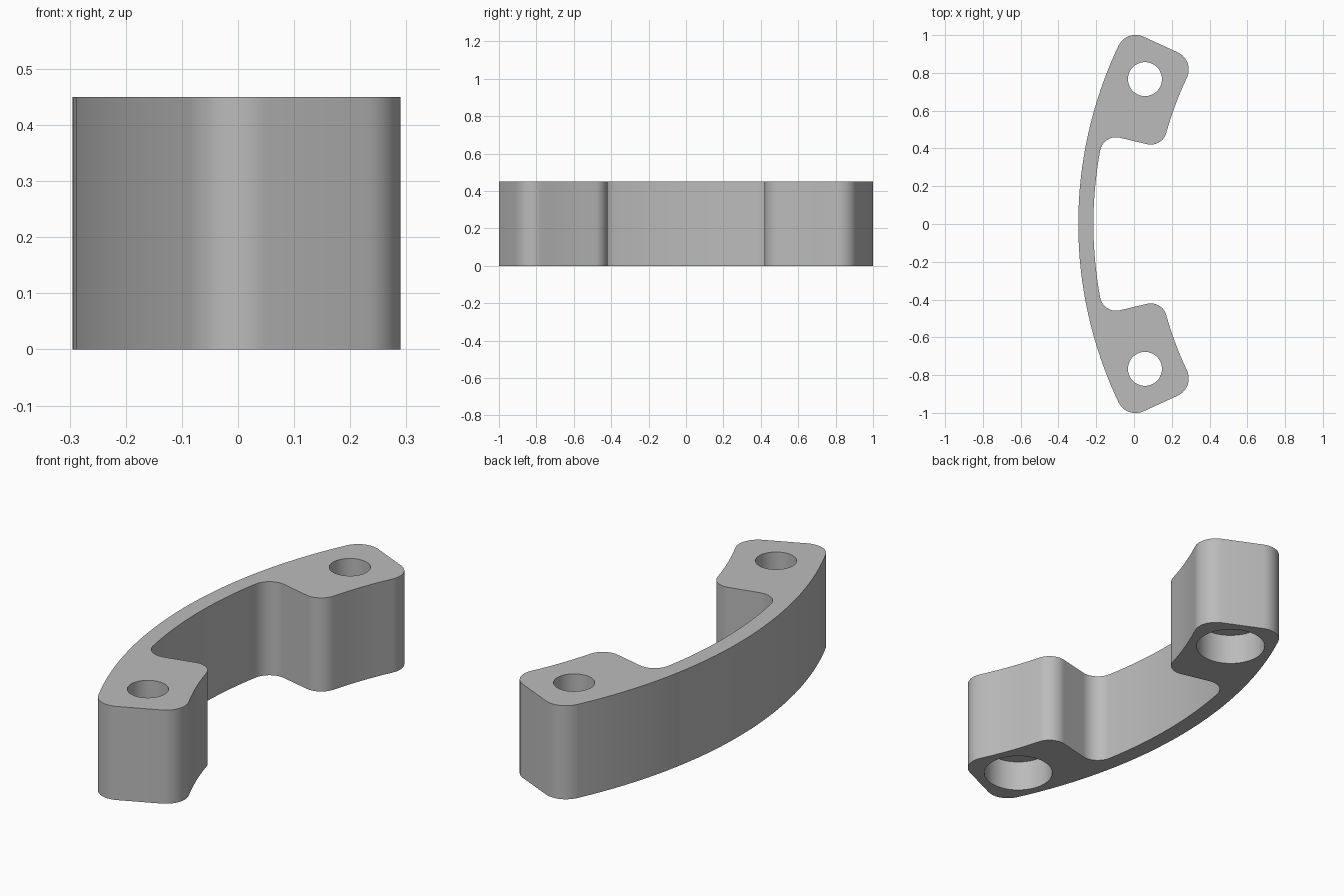
import bpy, bmesh, math
from mathutils import Vector

if "Cube" in bpy.data.objects:
    bpy.data.objects.remove(bpy.data.objects["Cube"])

HEIGHT = 0.45
CENTRE = Vector((1.905, 0))             # shared centre of the curved sides
OUTER, INNER, PAD = 2.2, 2.12, 1.8      # radii: back, thin bridge, pad face
HOLE = Vector((0.058, 0.767))


def arc(centre, start, end, steps):
    """Points on the shorter arc from start to end."""
    a, b = start - centre, end - centre
    turn = math.atan2(a.x * b.y - a.y * b.x, a.dot(b))
    points = []
    for i in range(steps + 1):
        t = turn * i / steps
        c, s = math.cos(t), math.sin(t)
        points.append(centre + Vector((a.x * c - a.y * s, a.x * s + a.y * c)))
    return points


def fillet(point, slope, side, radius, big, inward):
    """Round between a straight end (side +1 above, -1 below) and a big arc."""
    d = Vector((1, slope)).normalized()
    n = Vector((-d.y, d.x)) * side
    p = Vector(point) + n * radius - CENTRE
    reach = big + inward * radius
    t = -p.dot(d) - math.sqrt(p.dot(d) ** 2 - p.dot(p) + reach ** 2)
    c = CENTRE + p + d * t
    return c, c - n * radius, CENTRE + (c - CENTRE).normalized() * big


# Half outline, from the middle of the back round one pad to the bridge
TIP = ((0.058, 0.988), -0.457, -1)
c1, line1, curve1 = fillet(*TIP, 0.1, OUTER, -1)
c2, line2, curve2 = fillet(*TIP, 0.1, PAD, 1)
c3, line3, curve3 = fillet((0, 0.439), -0.238, 1, 0.085, PAD, 1)
c4, line4, curve4 = fillet((0, 0.439), -0.238, -1, 0.085, INNER, -1)
half = arc(CENTRE, Vector((CENTRE.x - OUTER, 0)), curve1, 16)
half += arc(c1, curve1, line1, 10)
half += arc(c2, line2, curve2, 10)
half += arc(CENTRE, curve2, curve3, 6)[1:-1]
half += arc(c3, curve3, line3, 10)
half += arc(c4, line4, curve4, 10)
half += arc(CENTRE, curve4, Vector((CENTRE.x - INNER, 0)), 8)[1:]
outline = half + [Vector((p.x, -p.y)) for p in reversed(half[1:-1])]

# Handle body: extruded outline
bm = bmesh.new()
face = bm.faces.new([bm.verts.new((p.x, p.y, 0)) for p in outline])
new = bmesh.ops.extrude_face_region(bm, geom=[face])["geom"]
bmesh.ops.translate(bm, vec=(0, 0, HEIGHT),
                    verts=[v for v in new if isinstance(v, bmesh.types.BMVert)])
bmesh.ops.recalc_face_normals(bm, faces=bm.faces)
mesh = bpy.data.meshes.new("handle_body")
bm.to_mesh(mesh)
bm.free()
body = bpy.data.objects.new("handle_body", mesh)
bpy.context.collection.objects.link(body)

grey = bpy.data.materials.new("plain_grey")
grey.use_nodes = True
colour = (0.5, 0.5, 0.5, 1)
grey.diffuse_color = colour
grey.node_tree.nodes["Principled BSDF"].inputs["Base Color"].default_value = colour
mesh.materials.append(grey)

bpy.ops.object.select_all(action="DESELECT")


def drill(radius, low, high, y):
    """Cut a round hole through the body between two heights."""
    bpy.ops.mesh.primitive_cylinder_add(
        vertices=48, radius=radius, depth=high - low,
        location=(HOLE.x, y, (low + high) / 2))
    cutter = bpy.context.object
    cutter.name = "hole_cutter"
    cutter.hide_render = True
    cutter.data.materials.append(grey)
    cut = body.modifiers.new("hole", "BOOLEAN")
    cut.operation, cut.solver, cut.object = "DIFFERENCE", "EXACT", cutter
    bpy.context.view_layer.objects.active = body
    bpy.ops.object.modifier_apply(modifier=cut.name)
    bpy.data.objects.remove(cutter)


# Screw hole with a wider recess underneath in each pad
for sign in (1, -1):
    drill(0.09, -0.1, HEIGHT + 0.1, sign * HOLE.y)
    drill(0.158, -0.1, 0.15, sign * HOLE.y)

bpy.ops.object.select_all(action="DESELECT")
body.select_set(True)
bpy.context.view_layer.objects.active = body
bpy.ops.object.shade_smooth_by_angle(angle=math.radians(30))
